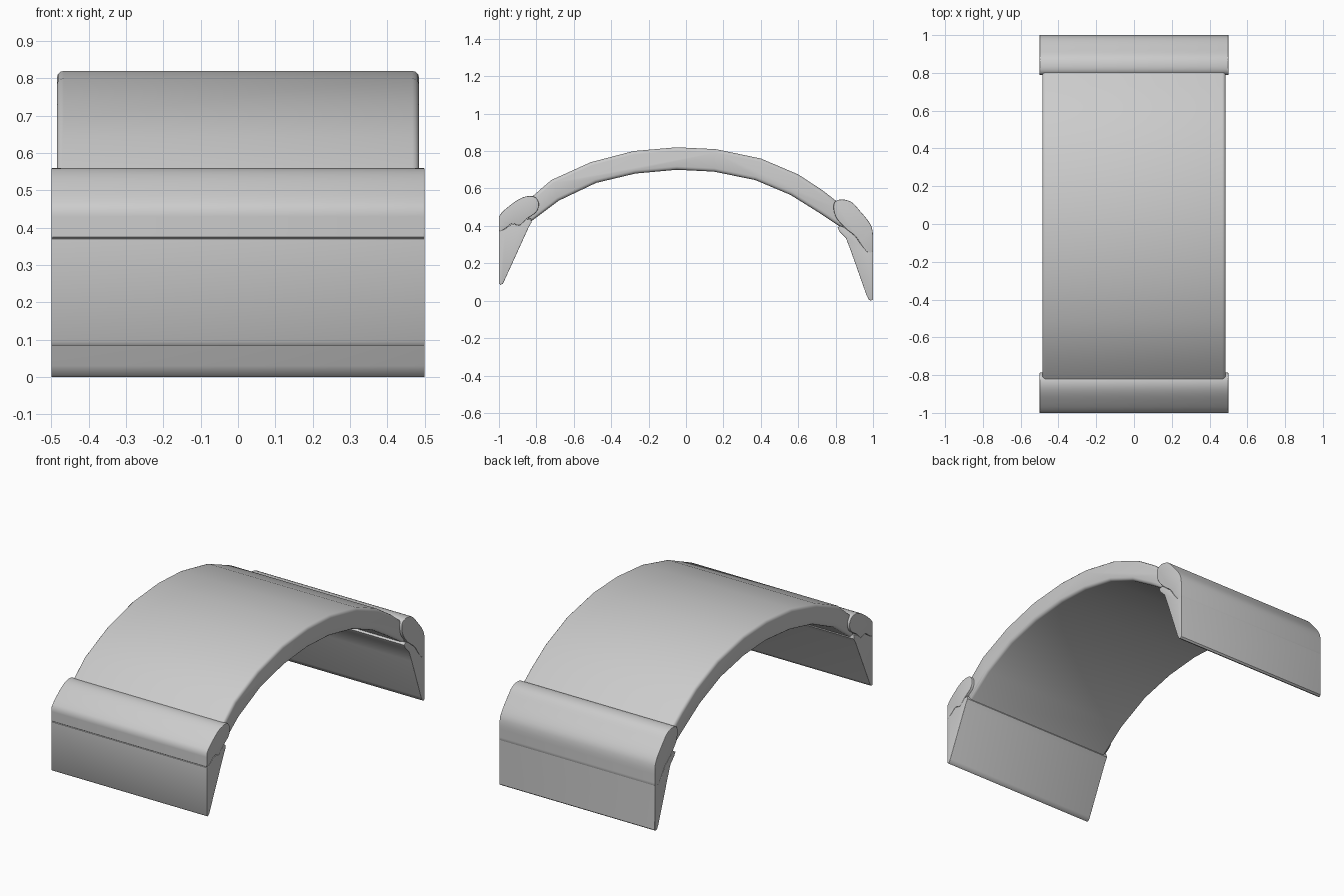
import bpy, bmesh
from mathutils import Vector

if "Cube" in bpy.data.objects:
    bpy.data.objects.remove(bpy.data.objects["Cube"])


def rounded(pts, steps=4):
    """Closed Catmull-Rom loop through the (y, z) points, kept within y = +-1."""
    n, out = len(pts), []
    for i in range(n):
        a, b, c, d = (Vector(pts[(i + k) % n]) for k in (-1, 0, 1, 2))
        for s in range(steps):
            t = s / steps
            p = 0.5 * (2 * b + (c - a) * t + (2 * a - 5 * b + 4 * c - d) * t * t
                       + (3 * b - a - 3 * c + d) * t ** 3)
            out.append((max(-1, min(1, p.x)), p.y))
    return out


def extrude(name, profile, x0, x1, bevel):
    """Extrude a (y, z) profile along x and round its end rims."""
    bm = bmesh.new()
    face = bm.faces.new([bm.verts.new((x0, y, z)) for y, z in profile])
    res = bmesh.ops.extrude_face_region(bm, geom=[face], use_keep_orig=True)
    bmesh.ops.translate(bm, vec=(x1 - x0, 0, 0),
                        verts=[v for v in res["geom"] if isinstance(v, bmesh.types.BMVert)])
    bmesh.ops.recalc_face_normals(bm, faces=bm.faces)
    rims = [e for e in bm.edges if abs(e.verts[0].co.x - e.verts[1].co.x) < 1e-6]
    bmesh.ops.bevel(bm, geom=rims, offset=bevel, segments=3, profile=0.5,
                    affect='EDGES', clamp_overlap=True)
    mesh = bpy.data.meshes.new(name)
    bm.to_mesh(mesh)
    bm.free()
    ob = bpy.data.objects.new(name, mesh)
    bpy.context.collection.objects.link(ob)
    bpy.ops.object.select_all(action='DESELECT')
    ob.select_set(True)
    bpy.context.view_layer.objects.active = ob
    bpy.ops.object.shade_smooth_by_angle(angle=0.7)
    return ob


# Arched main panel
outer = [(-.865, .52), (-.72, .645), (-.51, .74), (-.28, .80), (-.05, .82),
         (.16, .81), (.40, .76), (.60, .675), (.73, .59), (.865, .485)]
inner = [(.84, .385), (.72, .465), (.56, .565), (.37, .645), (.15, .69),
         (-.05, .70), (-.27, .68), (-.48, .63), (-.68, .535), (-.84, .415)]
extrude("arch_panel", outer + inner, -.485, .485, .018)

# Rounded trim pads at each end
front_pad = [(-1, .375), (-1, .45), (-.93, .518), (-.865, .555), (-.81, .555),
             (-.787, .52), (-.80, .475), (-.855, .435), (-.89, .403),
             (-.93, .412), (-.97, .383)]
extrude("front_pad", rounded(front_pad), -.5, .5, .003)

back_pad = [(.79, .515), (.82, .54), (.88, .53), (.93, .48), (.985, .41), (1, .35),
            (1, .265), (.97, .26), (.94, .295), (.905, .345), (.85, .39), (.80, .45)]
extrude("back_pad", rounded(back_pad), -.5, .5, .003)

# Tapered skirts hanging below the pads
front_skirt = [(-1, .37), (-1, .095), (-.993, .085), (-.98, .09), (-.972, .105),
               (-.84, .395), (-.825, .42), (-.83, .44), (-.855, .434), (-.89, .402),
               (-.93, .411), (-.97, .382)]
extrude("front_skirt", front_skirt, -.5, .5, .002)

back_skirt = [(.81, .39), (.825, .40), (.845, .393), (.905, .345), (.94, .295),
              (.97, .26), (1, .265), (1, .008), (.99, 0), (.978, .005), (.965, .03),
              (.88, .27), (.855, .335), (.82, .37)]
extrude("back_skirt", back_skirt, -.5, .5, .002)
